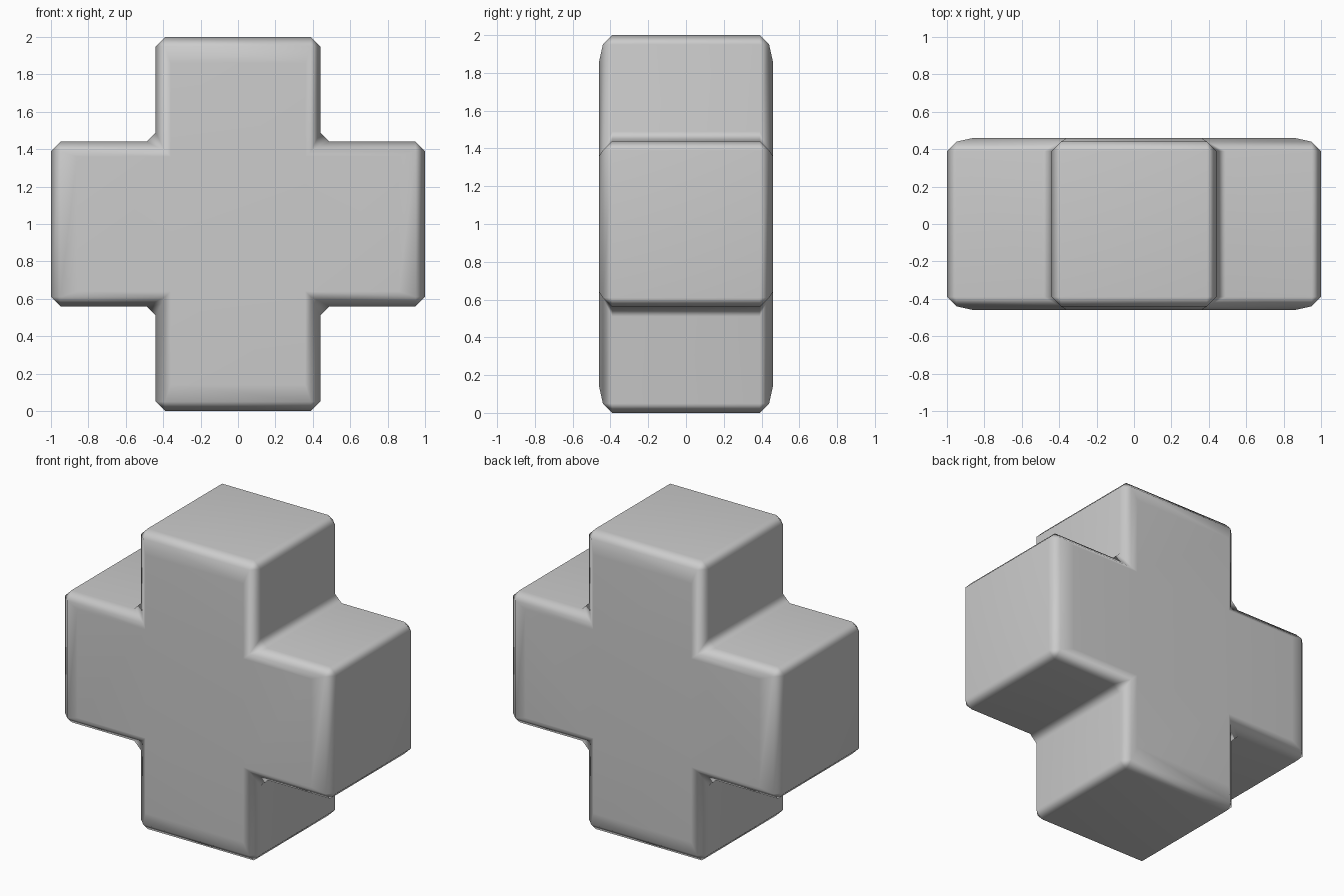
import bpy, bmesh

if "Cube" in bpy.data.objects:
    bpy.data.objects.remove(bpy.data.objects["Cube"])

def cross_outline(quarter):
    """Repeat one arm's points four times, turning 90 degrees about y."""
    pts = []
    for _ in range(4):
        pts += quarter
        quarter = [(-z, x) for x, z in quarter]
    return pts

# Outlines of the right arm: lower tip, upper tip, then inner corner
full = [(0.95, -0.44), (1.0, -0.39), (1.0, 0.39), (0.95, 0.44), (0.49, 0.44), (0.44, 0.49)]
rim = [(0.95, -0.39)] * 2 + [(0.95, 0.39)] * 2 + [(0.39, 0.39)] * 2
face = [(0.86, -0.36)] * 2 + [(0.86, 0.36)] * 2 + [(0.36, 0.36)] * 2
layers = [(-0.46, face), (-0.44, rim), (-0.39, full),
          (0.39, full), (0.44, rim), (0.46, face)]

bm = bmesh.new()
rings = []
for y, quarter in layers:
    verts = {}
    ring = []
    for x, z in cross_outline(quarter):
        key = (round(x, 4), round(z, 4))
        if key not in verts:
            verts[key] = bm.verts.new((x, y, z + 1))
        ring.append(verts[key])
    rings.append(ring)

# Skin between neighbouring outlines
for a, b in zip(rings, rings[1:]):
    n = len(a)
    for i in range(n):
        j = (i + 1) % n
        corners = list(dict.fromkeys((a[i], a[j], b[j], b[i])))
        if len(corners) > 2:
            bm.faces.new(corners)

# Front and back: a centre square and four arms
for ring in (rings[0], rings[-1]):
    r = list(dict.fromkeys(ring))  # lower tip, upper tip, inner corner, per arm
    bm.faces.new([r[2], r[5], r[8], r[11]])
    for k in range(4):
        s = 3 * k
        bm.faces.new([r[s - 1], r[s], r[s + 1], r[s + 2]])

bmesh.ops.recalc_face_normals(bm, faces=bm.faces[:])
for f in bm.faces:
    f.smooth = True

mesh = bpy.data.meshes.new("cross_block")
bm.to_mesh(mesh)
bm.free()
cross = bpy.data.objects.new("cross_block", mesh)
bpy.context.collection.objects.link(cross)

# Keep the broad faces flat, with shading rolling over the bevels
weighted = cross.modifiers.new("weighted_normals", 'WEIGHTED_NORMAL')
weighted.keep_sharp = True
